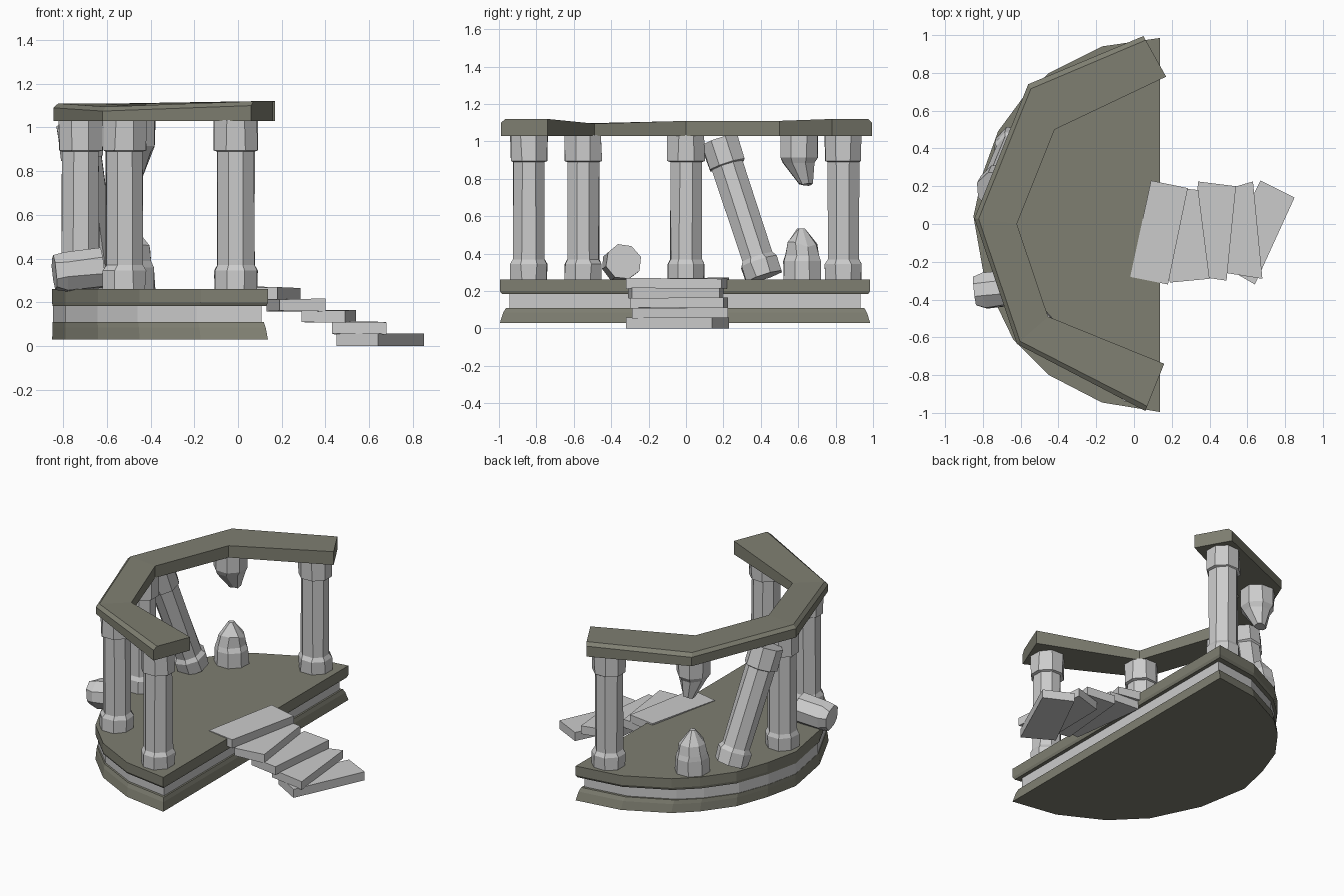
import bpy, random
from math import pi, cos, sin
from mathutils import Vector, Matrix

if "Cube" in bpy.data.objects:
    bpy.data.objects.remove(bpy.data.objects["Cube"])

random.seed(4)
olive = bpy.data.materials.new("olive_stone")
olive.diffuse_color = (0.21, 0.21, 0.165, 1)
olive.use_nodes = True
olive.node_tree.nodes["Principled BSDF"].inputs["Base Color"].default_value = olive.diffuse_color


def make(name, verts, faces, mat=None):
    me = bpy.data.meshes.new(name)
    me.from_pydata([tuple(v) for v in verts], [], faces)
    if mat:
        me.materials.append(mat)
    ob = bpy.data.objects.new(name, me)
    bpy.context.collection.objects.link(ob)
    return ob


def loft(name, rings, mat=None):
    """Skin equal-length counter-clockwise rings, bottom to top, capped."""
    n = len(rings[0])
    verts = [v for r in rings for v in r]
    faces = [tuple(reversed(range(n))),
             tuple(range((len(rings) - 1) * n, len(rings) * n))]
    for k in range(len(rings) - 1):
        for i in range(n):
            j = (i + 1) % n
            faces.append((k * n + i, k * n + j, (k + 1) * n + j, (k + 1) * n + i))
    return make(name, verts, faces, mat)


def octagon(r, z, jitter=0.004):
    r /= cos(pi / 8)
    return [Vector((r * cos(pi / 8 + i * pi / 4) + random.uniform(-jitter, jitter),
                    r * sin(pi / 8 + i * pi / 4) + random.uniform(-jitter, jitter), z))
            for i in range(8)]


def place(ob, loc, direction=(0, 0, 1)):
    q = Vector((0, 0, 1)).rotation_difference(Vector(direction).normalized())
    ob.matrix_world = Matrix.Translation(loc) @ q.to_matrix().to_4x4()
    return ob


# Half-round platform: lower slab, recessed middle, upper slab
plan = [(0.137, -0.995), (0.137, 0.985), (-0.17, 0.94), (-0.45, 0.80), (-0.58, 0.68),
        (-0.72, 0.49), (-0.80, 0.27), (-0.85, 0.04), (-0.79, -0.30), (-0.64, -0.61),
        (-0.45, -0.80), (-0.17, -0.945)]


def plan_ring(z, inset=0.0):
    return [(-0.85 + inset * 0.12 + (x + 0.85) * (1 - inset), y * (1 - inset * 1.5), z)
            for x, y in plan]


loft("platform_lower_slab", [plan_ring(0.03), plan_ring(0.085, 0.012), plan_ring(0.11, 0.022)], olive)
loft("platform_middle", [plan_ring(0.10, 0.035), plan_ring(0.19, 0.035)])
loft("platform_upper_slab", [plan_ring(0.183, 0.008), plan_ring(0.20), plan_ring(0.262)], olive)

# Columns: wider base and capital, slim octagonal shaft
PROFILE = [(0.098, 0), (0.098, 0.085), (0.084, 0.11), (0.084, 0.63), (0.098, 0.635), (0.098, 0.775)]


def column(name, loc, direction=(0, 0, 1)):
    return place(loft(name, [octagon(r, z) for r, z in PROFILE]), loc, direction)


for i, (x, y) in enumerate([(-0.01, -0.84), (-0.52, -0.55), (-0.72, 0), (-0.01, 0.84)]):
    column(f"column_{i + 1}", (x, y, 0.26))
column("leaning_column", (-0.63, 0.415, 0.275), (-0.10, -0.235, 0.72))

# Broken column: lower stump and hanging upper stump
low = [octagon(0.1, 0), octagon(0.098, 0.1), octagon(0.085, 0.13, 0.008),
       [v + Vector((0, 0, random.uniform(-0.02, 0.02))) for v in octagon(0.078, 0.19)],
       octagon(0.02, 0.275, 0.008)]
place(loft("broken_column_stump", low), (-0.48, 0.62, 0.26))
tip = [v + Vector((0.01, 0.035, random.uniform(0, 0.02))) for v in octagon(0.035, -0.275)]
up = [tip, octagon(0.08, -0.15, 0.008), octagon(0.098, -0.12), octagon(0.1, 0)]
place(loft("broken_column_top", up), (-0.48, 0.605, 1.035))

# Fallen drum
drum = [octagon(0.075, 0, 0.008), octagon(0.09, 0.05), octagon(0.09, 0.22)]
place(loft("fallen_drum", drum), (-0.84, -0.36, 0.335), (1, 0.12, 0.10))

# Lintel ring: outer point, inner point, top height
stations = [((0.06, -0.99), (0.16, -0.74), 1.12), ((-0.62, -0.635), (-0.455, -0.49), 1.095),
            ((-0.845, 0.03), (-0.62, 0.0), 1.11), ((-0.56, 0.74), (-0.42, 0.5), 1.11),
            ((0.05, 0.995), (0.17, 0.78), 1.12)]
rings = []
for o, i, top in stations:
    o, i = Vector((*o, 0)), Vector((*i, 0))
    c = o.lerp(i, 0.1)
    rings.append([Vector((o.x, o.y, 1.03)), Vector((o.x, o.y, top - 0.02)),
                  Vector((c.x, c.y, top)), Vector((i.x, i.y, top)), Vector((i.x, i.y, 1.03))])
loft("lintel", rings[::-1], olive)

# Skewed step slabs: corner points and bottom height
steps = [(((0.09, 0.23), (0.285, 0.19), (0.18, -0.32), (-0.02, -0.28)), 0.215),
         (((0.13, 0.20), (0.34, 0.18), (0.40, -0.29), (0.19, -0.31)), 0.162),
         (((0.34, 0.225), (0.54, 0.20), (0.49, -0.30), (0.29, -0.27)), 0.11),
         (((0.44, 0.17), (0.63, 0.225), (0.68, -0.29), (0.43, -0.25)), 0.057),
         (((0.67, 0.23), (0.85, 0.14), (0.64, -0.32), (0.45, -0.21)), 0.003)]
for k, (corners, z) in enumerate(steps):
    ring = corners[::-1]
    bottom = [(x, y, z - 0.003 if k < 4 and i % 2 else z - (0.003 if k == 4 else 0))
              for i, (x, y) in enumerate(ring)]
    top = [(x, y, z + 0.055 + random.uniform(-0.005, 0.003)) for x, y in ring]
    ob = loft(f"step_{k + 1}", [bottom, top])

# Make all outward normals consistent
import bmesh
for ob in bpy.context.collection.objects:
    bm = bmesh.new()
    bm.from_mesh(ob.data)
    bmesh.ops.recalc_face_normals(bm, faces=bm.faces)
    bm.to_mesh(ob.data)
    bm.free()
